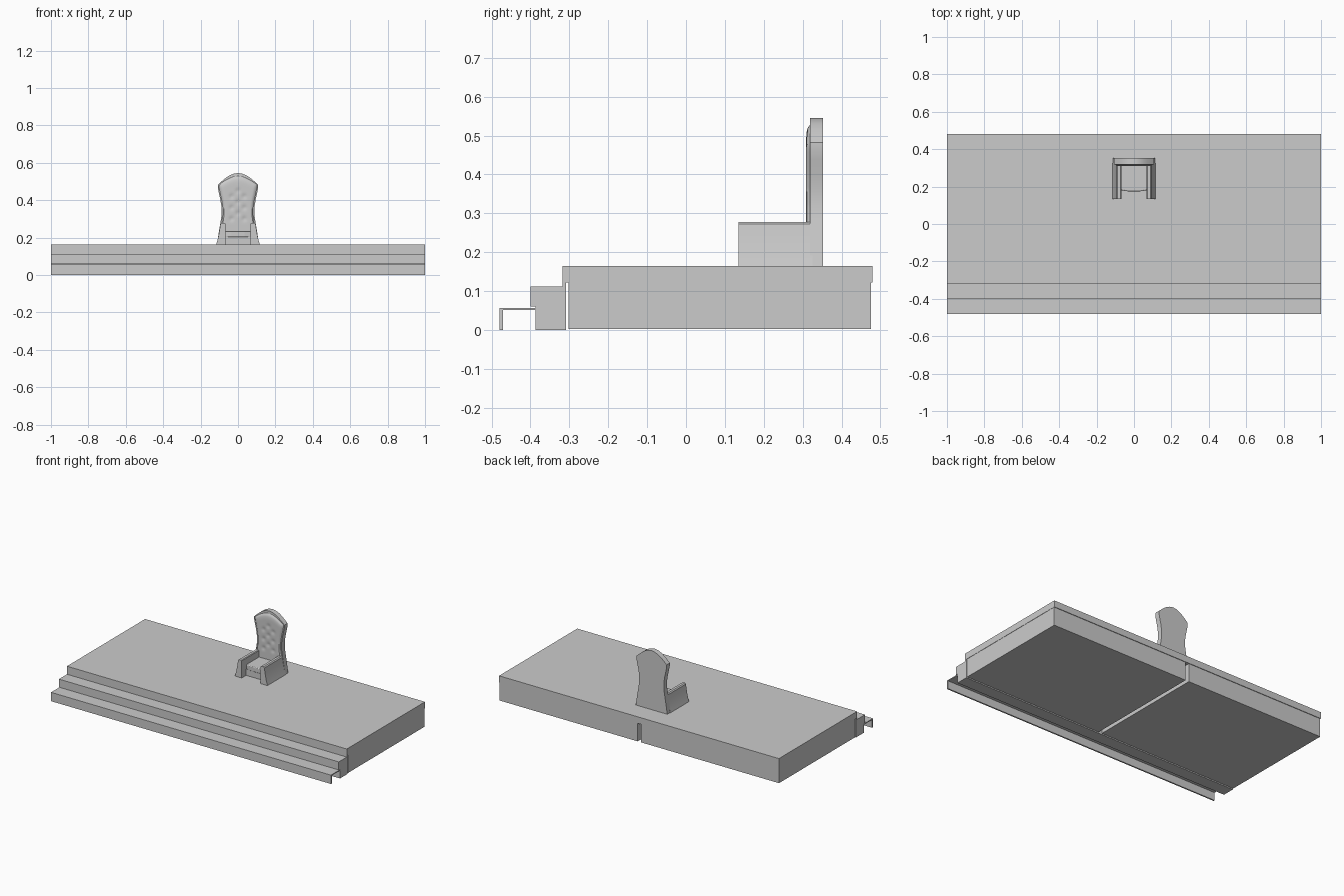
import bpy, bmesh, math
from mathutils import Vector

if "Cube" in bpy.data.objects:
    bpy.data.objects.remove(bpy.data.objects["Cube"])


def make(name, bm, smooth=False):
    bmesh.ops.recalc_face_normals(bm, faces=bm.faces)
    me = bpy.data.meshes.new(name)
    bm.to_mesh(me)
    bm.free()
    ob = bpy.data.objects.new(name, me)
    bpy.context.collection.objects.link(ob)
    if smooth:
        bpy.ops.object.select_all(action='DESELECT')
        ob.select_set(True)
        bpy.context.view_layer.objects.active = ob
        bpy.ops.object.shade_smooth_by_angle(angle=math.radians(35))
    return ob


def box(name, x0, x1, y0, y1, z0, z1):
    bm = bmesh.new()
    bmesh.ops.create_cube(bm, size=1)
    for v in bm.verts:
        v.co = ((x0 + x1) / 2 + v.co.x * (x1 - x0),
                (y0 + y1) / 2 + v.co.y * (y1 - y0),
                (z0 + z1) / 2 + v.co.z * (z1 - z0))
    return make(name, bm)


def prism(name, pts, vec, smooth=False):
    """Extrude a closed outline of 3D points along vec."""
    bm = bmesh.new()
    f = bm.faces.new([bm.verts.new(p) for p in pts])
    r = bmesh.ops.extrude_face_region(bm, geom=[f])
    new = [g for g in r['geom'] if isinstance(g, bmesh.types.BMVert)]
    bmesh.ops.translate(bm, verts=new, vec=Vector(vec))
    if f.is_valid and len(bm.faces) == len(pts) + 1:
        bm.faces.new([v for v in new])
    return make(name, bm, smooth)


# stage: two blocks with a narrow gap, under one deck with a front lip
for s, side in ((-1, "left"), (1, "right")):
    a, b = sorted((s * 0.012, s * 0.998))
    box(f"stage_block_{side}", a, b, -0.302, 0.476, 0.003, 0.122)
deck = [(-0.318, 0.112), (-0.318, 0.164), (0.48, 0.164), (0.48, 0.122),
        (-0.308, 0.122), (-0.308, 0.112)]
prism("stage_deck", [(-1, y, z) for y, z in deck], (2, 0, 0))

# upper step: core with overhanging tread
step = [(-0.400, 0.060), (-0.400, 0.112), (-0.308, 0.112), (-0.308, 0),
        (-0.387, 0), (-0.387, 0.060)]
prism("upper_step", [(-1, y, z) for y, z in step], (2, 0, 0))

# lower step: thin tread and riser
step = [(-0.480, 0), (-0.480, 0.057), (-0.387, 0.057), (-0.387, 0.051),
        (-0.471, 0.051), (-0.471, 0)]
prism("lower_step", [(-1, y, z) for y, z in step], (2, 0, 0))

# chair back half-width profile (height, half width)
PROFILE = [(0.164, 0.113), (0.20, 0.107), (0.24, 0.101), (0.28, 0.094),
           (0.32, 0.088), (0.36, 0.088), (0.40, 0.094), (0.44, 0.103),
           (0.465, 0.108), (0.482, 0.108)]
CREST = [(0.497, 0.092), (0.514, 0.072), (0.530, 0.050), (0.541, 0.025)]


def half_width(z):
    for (z0, w0), (z1, w1) in zip(PROFILE, PROFILE[1:]):
        if z <= z1:
            return w0 + (w1 - w0) * (z - z0) / (z1 - z0)
    return PROFILE[-1][1]


# chair back frame
side = PROFILE + CREST
outline = [(w, 0.319, z) for z, w in side] + [(0, 0.319, 0.545)]
outline += [(-w, 0.319, z) for z, w in reversed(side)]
prism("chair_back", outline, (0, 0.033, 0), True)

# buttoned padding on the chair back
BUTTONS = [(x, z) for z in (0.30, 0.36, 0.42) for x in (-0.034, 0.034)]
BUTTONS += [(0, z) for z in (0.33, 0.39, 0.45)]
bm = bmesh.new()
N, M = 24, 34
grid = []
for j in range(M + 1):
    row = []
    for i in range(N + 1):
        u, t = i / N * 2 - 1, j / M
        top = 0.484 + 0.044 * math.cos(u * math.pi / 2)
        z = 0.22 + (top - 0.22) * t
        x = u * (half_width(min(0.22 + 0.264 * t, 0.482)) - 0.007)
        edge = min(1, (1 - abs(u)) * 5, (1 - t) * 8)
        puff = 0.010 * math.sqrt(max(edge, 0) * (2 - max(edge, 0)))
        dip = sum(math.exp(-((x - bx)**2 + (z - bz)**2) / 0.00012)
                  for bx, bz in BUTTONS)
        row.append(bm.verts.new((x, 0.319 - puff + 0.005 * min(dip, 1) * edge, z)))
    grid.append(row)
for j in range(M):
    for i in range(N):
        bm.faces.new((grid[j][i], grid[j][i + 1], grid[j + 1][i + 1], grid[j + 1][i]))
make("back_padding", bm, True)

# arms: flared section run front to back
ARM = [(0.068, 0.164), (0.068, 0.274), (0.072, 0.278), (0.088, 0.278),
       (0.094, 0.272), (0.098, 0.245), (0.106, 0.20), (0.116, 0.164)]
for s, nm in ((-1, "left"), (1, "right")):
    prism(f"arm_{nm}", [(s * x, 0.135, z) for x, z in ARM], (0, 0.19, 0), True)

# seat base and cushion
box("seat_base", -0.07, 0.07, 0.180, 0.33, 0.164, 0.205)
seat = [(0.069, 0.325), (0.069, 0.181), (0.035, 0.175), (-0.035, 0.175),
        (-0.069, 0.181), (-0.069, 0.325)]
cushion = prism("seat_cushion", [(x, y, 0.203) for x, y in seat], (0, 0, 0.031))
bev = cushion.modifiers.new("soft_edges", 'BEVEL')
bev.width = 0.005
bev.segments = 3
